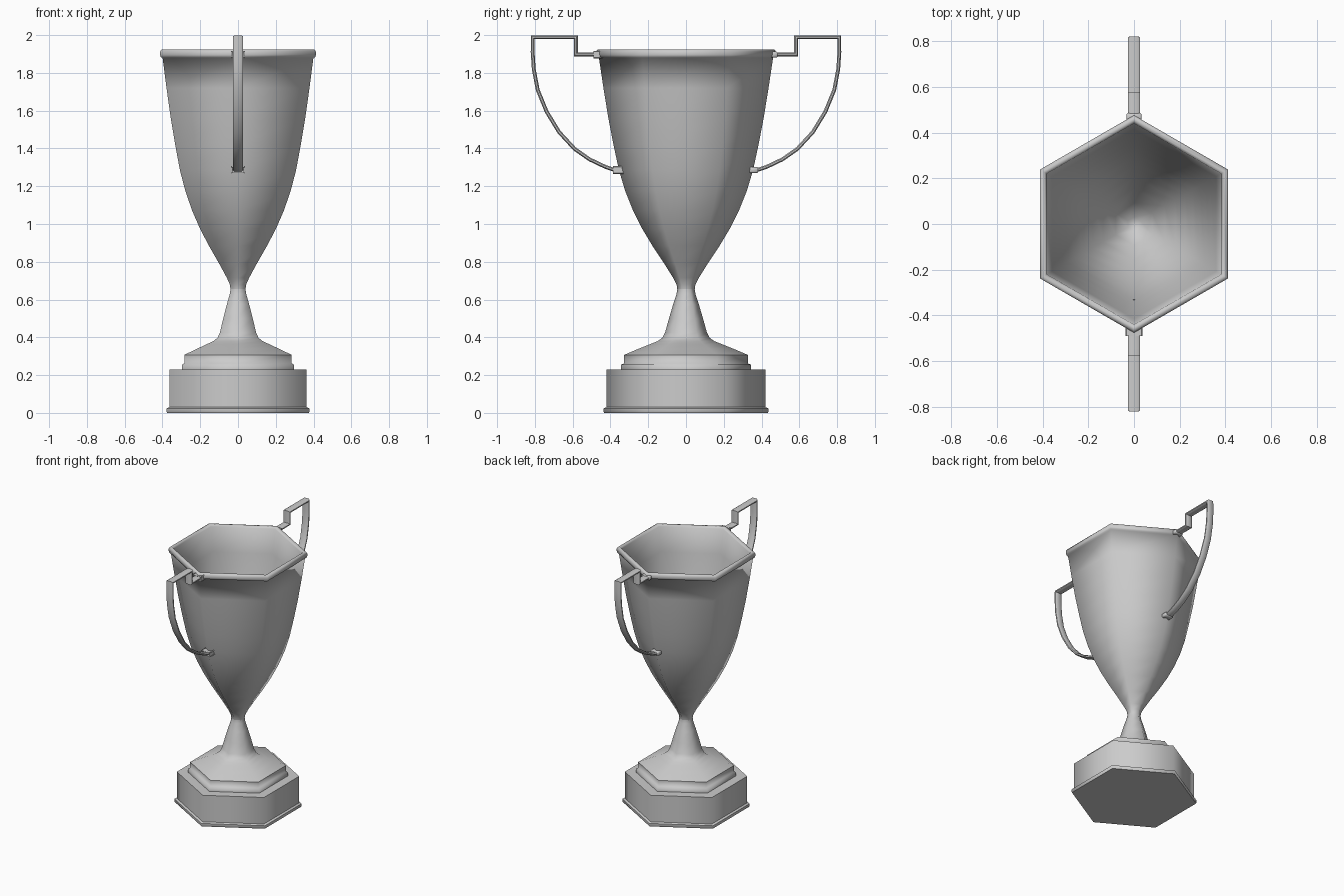
import bpy, bmesh, math
from mathutils import Vector

if "Cube" in bpy.data.objects:
    bpy.data.objects.remove(bpy.data.objects["Cube"])

SIDES = 6


def finish(bm, name, angle):
    bmesh.ops.recalc_face_normals(bm, faces=bm.faces)
    me = bpy.data.meshes.new(name)
    bm.to_mesh(me)
    bm.free()
    ob = bpy.data.objects.new(name, me)
    bpy.context.collection.objects.link(ob)
    bpy.ops.object.select_all(action='DESELECT')
    bpy.context.view_layer.objects.active = ob
    ob.select_set(True)
    bpy.ops.object.shade_smooth_by_angle(angle=math.radians(angle))
    return ob


def skin(bm, rings):
    """Bridge successive closed rings of points and cap both ends."""
    rows = [[bm.verts.new(p) for p in r] for r in rings]
    n = len(rows[0])
    for a, b in zip(rows, rows[1:]):
        for i in range(n):
            j = (i + 1) % n
            bm.faces.new((a[i], a[j], b[j], b[i]))
    bm.faces.new(rows[0])
    bm.faces.new(rows[-1])


def hex_lathe(name, profile, angle=62):
    """Six-sided turned shape with corners on the y axis."""
    bm = bmesh.new()
    angs = [math.pi / 2 + k * math.tau / SIDES for k in range(SIDES)]
    skin(bm, [[(r * math.cos(a), r * math.sin(a), z) for a in angs]
              for r, z in profile])
    return finish(bm, name, angle)


# Plinth with bottom lip
hex_lathe("plinth", [(0.433, 0), (0.437, 0.008), (0.437, 0.024), (0.42, 0.03),
                     (0.42, 0.23), (0.30, 0.23)])

# Stepped foot flowing into the stem
hex_lathe("foot_and_stem", [
    (0.343, 0.228), (0.343, 0.255), (0.328, 0.262), (0.328, 0.307),
    (0.25, 0.34), (0.19, 0.364), (0.15, 0.38), (0.125, 0.398), (0.111, 0.425),
    (0.09, 0.50), (0.068, 0.575), (0.05, 0.63), (0.046, 0.655), (0.046, 0.67)])

# Bowl: outer wall, rounded rim, then the inner wall
outer = [(0.046, 0.655), (0.05, 0.68), (0.068, 0.715), (0.115, 0.79),
         (0.178, 0.885), (0.232, 0.975), (0.28, 1.07), (0.322, 1.175),
         (0.355, 1.285), (0.384, 1.42), (0.411, 1.56), (0.437, 1.72),
         (0.461, 1.88)]
rim = [(0.473, 1.884), (0.476, 1.895), (0.476, 1.913), (0.468, 1.924),
       (0.453, 1.925), (0.441, 1.912)]
inner = [(r - 0.022, z + 0.012) for r, z in reversed(outer[3:-1])]
hex_lathe("bowl", outer + rim + inner + [(0.03, 0.74)])


def handle(name, side):
    """Flat strap swept along a path in the y-z plane."""
    path = [Vector(p) for p in (
        (0.345, 1.286), (0.385, 1.288), (0.43, 1.304), (0.51, 1.342),
        (0.59, 1.398), (0.672, 1.487), (0.738, 1.595), (0.785, 1.71),
        (0.806, 1.82), (0.812, 1.91), (0.811, 1.989), (0.583, 1.989),
        (0.583, 1.898), (0.45, 1.898))]
    section = [(0.027, -0.004), (0.027, 0.004), (0.018, 0.01), (-0.018, 0.01),
               (-0.027, 0.004), (-0.027, -0.004), (-0.018, -0.01), (0.018, -0.01)]
    rings = []
    for i, p in enumerate(path):
        d0 = (p - path[max(i - 1, 0)] if i else path[1] - p).normalized()
        d1 = (path[i + 1] - p if i < len(path) - 1 else d0).normalized()
        n0, n1 = Vector((-d0.y, d0.x)), Vector((-d1.y, d1.x))
        m = (n0 + n1) / (1 + n0.dot(n1))
        rings.append([(x, side * (p.x + m.x * t), p.y + m.y * t)
                      for x, t in section])
    bm = bmesh.new()
    skin(bm, rings)
    finish(bm, name, 50)


def collar(name, y0, y1, z, side):
    """Small mount where a handle meets the bowl."""
    bm = bmesh.new()
    bmesh.ops.create_cube(bm, size=1)
    for v in bm.verts:
        v.co = (v.co.x * 0.066, side * ((y0 + y1) / 2 + v.co.y * (y1 - y0)),
                z + v.co.z * 0.03)
    bmesh.ops.bevel(bm, geom=bm.edges[:], offset=0.005, segments=1,
                    affect='EDGES')
    finish(bm, name, 50)


for label, s in (("front", -1), ("back", 1)):
    handle(label + "_handle", s)
    collar(label + "_lower_collar", 0.335, 0.382, 1.286, s)
    collar(label + "_upper_collar", 0.445, 0.485, 1.897, s)
